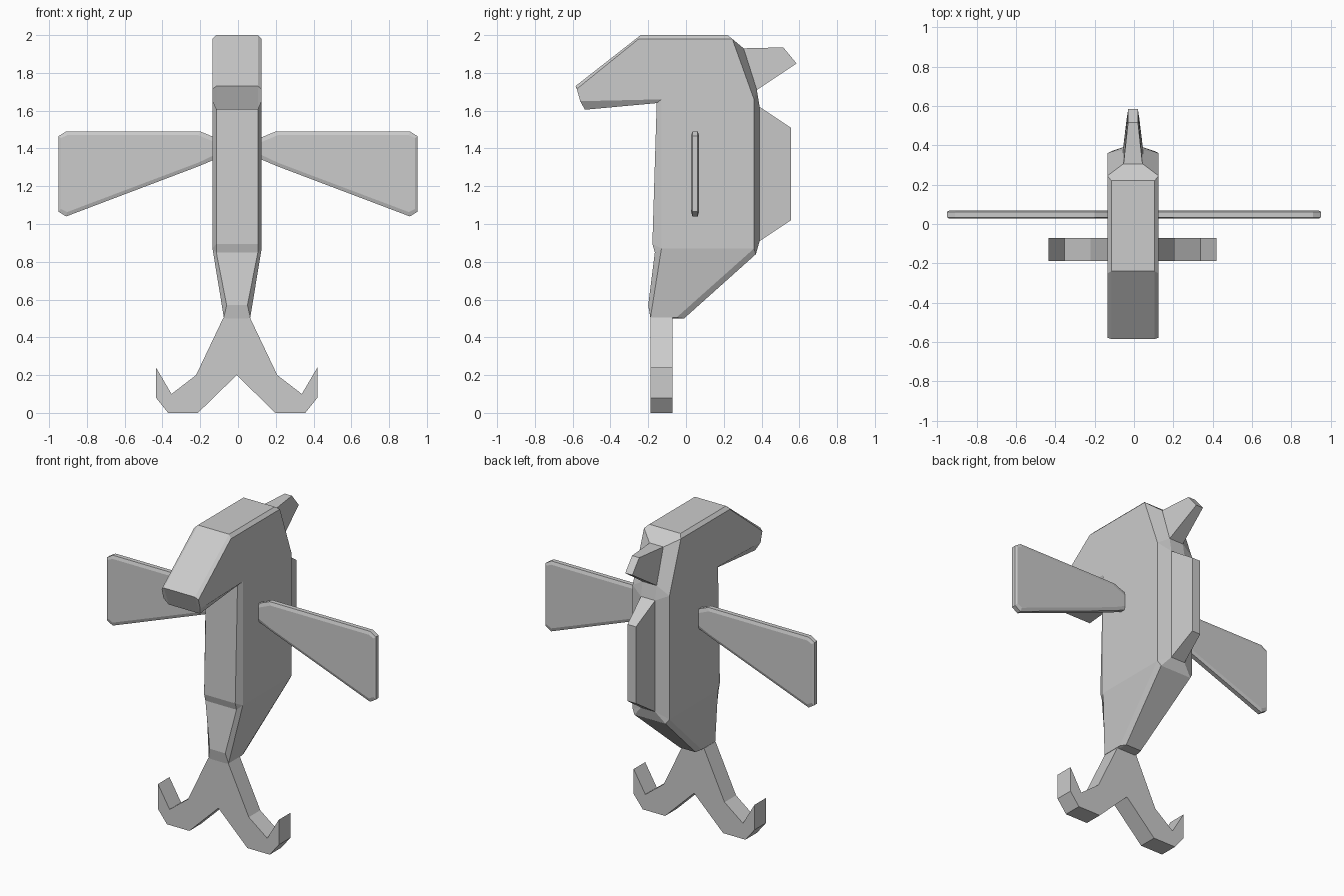
import bpy, bmesh

if "Cube" in bpy.data.objects:
    bpy.data.objects.remove(bpy.data.objects["Cube"])


def shell(name, pairs, axis='x', offset=(0, 0, 0), split=None):
    """Symmetric slab: each pair is (side point, rim point), a point is (a, b, half thickness)."""
    bm = bmesh.new()
    cache = {}

    def vert(p, s):
        a, b, h = p
        co = (s * h, a, b) if axis == 'x' else (a, s * h, b)
        co = tuple(round(c + o, 4) for c, o in zip(co, offset))
        if co not in cache:
            cache[co] = bm.verts.new(co)
        return cache[co]

    def face(verts):
        verts = list(dict.fromkeys(verts))
        return bm.faces.new(verts) if len(verts) > 2 else None

    n = len(pairs)
    for s in (-1, 1):
        side = face([vert(p[0], s) for p in pairs])
        if split:
            i, j = split
            bmesh.utils.face_split(side, vert(pairs[i][0], s), vert(pairs[j][0], s))
        for i in range(n):
            (a, ra), (b, rb) = pairs[i], pairs[(i + 1) % n]
            face([vert(a, s), vert(b, s), vert(rb, s), vert(ra, s)])
    for i in range(n):
        ra, rb = pairs[i][1], pairs[(i + 1) % n][1]
        face([vert(ra, -1), vert(rb, -1), vert(rb, 1), vert(ra, 1)])
    bmesh.ops.recalc_face_normals(bm, faces=bm.faces[:])
    mesh = bpy.data.meshes.new(name)
    bm.to_mesh(mesh)
    bm.free()
    obj = bpy.data.objects.new(name, mesh)
    bpy.context.collection.objects.link(obj)
    return obj


def plain(points):
    """Slab without a chamfered rim."""
    return [(p, p) for p in points]


CX = (-0.005, 0, 0)

# Head, torso and tapered lower body, as a side profile with a chamfered rim
W, R = 0.13, 0.11
chest_low, back_low = (-0.13, 0.87, W), (0.36, 0.87, W)
back_high, crown_back = (0.36, 1.66, W), (0.245, 1.98, W)
body = [
    ((-0.25, 1.98, W), (-0.24, 2.0, R)),
    ((-0.578, 1.715, W), (-0.585, 1.73, R)),
    ((-0.56, 1.65, W), (-0.535, 1.605, R)),
    ((-0.13, 1.66, W), (-0.155, 1.64, R)),
    (chest_low, (-0.178, 0.895, R)),
    (chest_low, (-0.165, 0.85, R)),
    ((-0.188, 0.505, 0.07), (-0.2, 0.57, 0.055)),
    ((-0.188, 0.505, 0.07), (-0.188, 0.5, 0.055)),
    ((-0.05, 0.505, 0.07), (-0.01, 0.5, 0.055)),
    (back_low, (0.37, 0.84, R)),
    (back_low, (0.39, 0.91, 0.05)),
    (back_high, (0.39, 1.62, 0.05)),
    (back_high, (0.375, 1.71, 0.05)),
    (crown_back, (0.305, 1.93, 0.05)),
    (crown_back, (0.22, 2.0, R)),
]
shell("body", body, offset=CX, split=(4, 9))

# Back fin and head crest
shell("back_fin", plain([(0.39, 0.91, 0.05), (0.555, 1.02, 0.03),
                         (0.555, 1.51, 0.03), (0.39, 1.62, 0.05)]), offset=CX)
shell("head_crest", plain([(0.305, 1.93, 0.048), (0.515, 1.935, 0.025),
                           (0.585, 1.85, 0.025), (0.375, 1.71, 0.05)]), offset=CX)

# Forked tail with hooked tips
half = [(-0.07, 0.505), (-0.215, 0.2), (-0.345, 0.1), (-0.427, 0.24),
        (-0.427, 0.08), (-0.363, 0), (-0.205, 0)]
outline = half + [(0, 0.2)] + [(-x, z) for x, z in reversed(half)]
shell("forked_tail", plain([(x, z, 0.058) for x, z in outline]),
      axis='y', offset=(-0.007, -0.13, 0))

# Wings: thin plates with bevelled borders
rim = [(0.115, 1.455), (0.20, 1.49), (0.91, 1.49), (0.95, 1.465),
       (0.95, 1.065), (0.91, 1.04), (0.21, 1.305), (0.115, 1.345)]
flat = [(0.115, 1.43), (0.21, 1.47), (0.905, 1.47), (0.938, 1.455),
        (0.938, 1.08), (0.905, 1.063), (0.21, 1.325), (0.115, 1.37)]
for side, s in (("left", -1), ("right", 1)):
    wing = [((s * fx, fz, 0.021), (s * rx, rz, 0.014))
            for (fx, fz), (rx, rz) in zip(flat, rim)]
    shell(side + "_wing", wing, axis='y', offset=(0, 0.048, 0))
